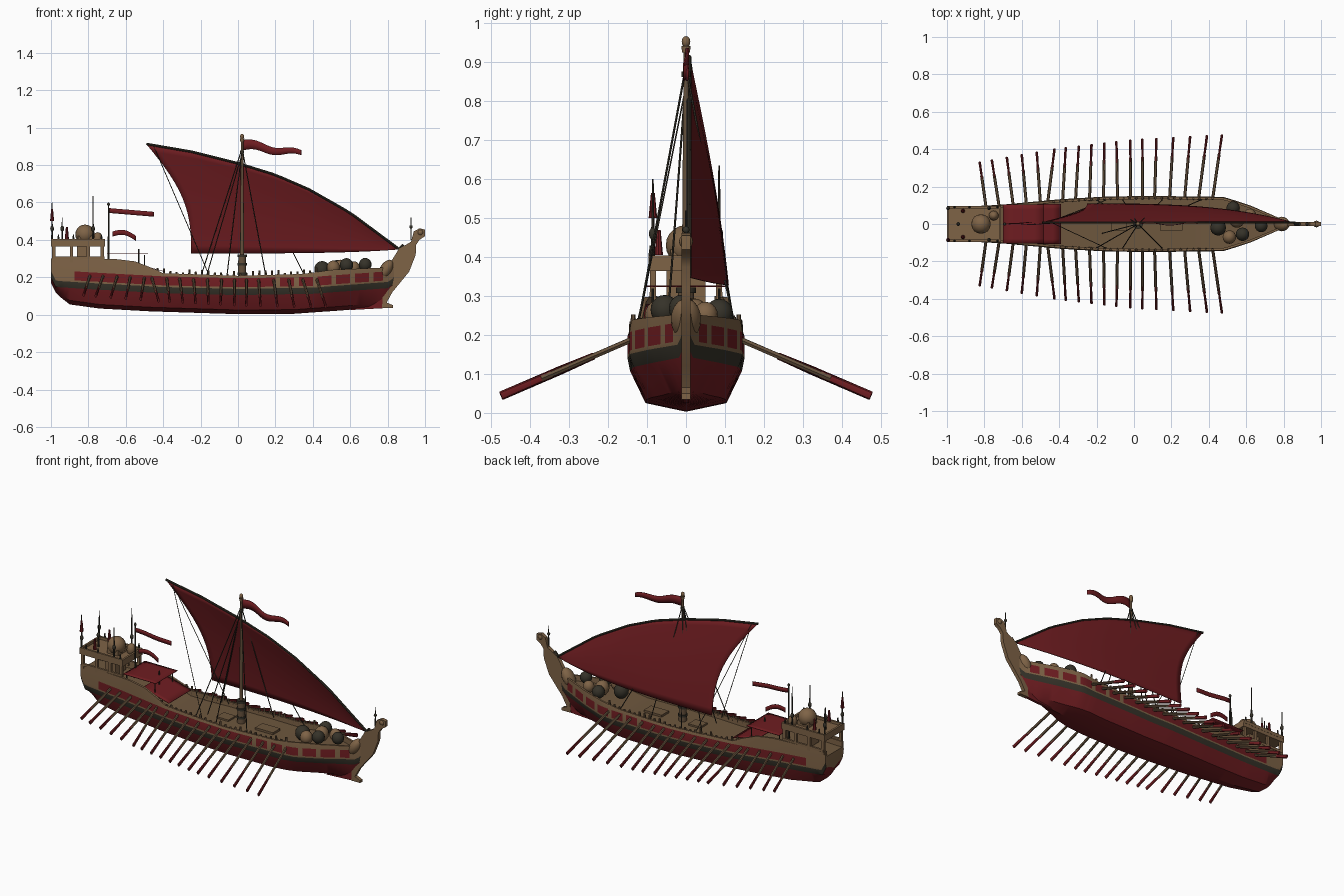
import bpy, bmesh, math, random
from mathutils import Vector, Matrix

if "Cube" in bpy.data.objects:
    bpy.data.objects.remove(bpy.data.objects["Cube"])
random.seed(4)

def material(name, c):
    m = bpy.data.materials.new(name)
    m.diffuse_color = (*c, 1)
    m.use_nodes = True
    m.node_tree.nodes["Principled BSDF"].inputs["Base Color"].default_value = m.diffuse_color
    return m

RED = material("deep red", (0.158, 0.012, 0.015))
WOOD = material("tan wood", (0.21, 0.125, 0.062))
DECK = material("deck wood", (0.155, 0.095, 0.048))
DARK = material("dark green brown", (0.036, 0.032, 0.022))
SHAFT = material("brown spar wood", (0.13, 0.082, 0.045))

def finish(name, bm, *mats):
    bmesh.ops.recalc_face_normals(bm, faces=bm.faces)
    me = bpy.data.meshes.new(name)
    bm.to_mesh(me)
    bm.free()
    for m in mats:
        me.materials.append(m)
    ob = bpy.data.objects.new(name, me)
    bpy.context.collection.objects.link(ob)
    return ob

def lerp(pts, x):
    if x <= pts[0][0]:
        return pts[0][1]
    for (a, p), (b, q) in zip(pts, pts[1:]):
        if x <= b:
            return p + (q - p) * (x - a) / (b - a)
    return pts[-1][1]

def rod(bm, a, b, r1, r2=None, n=6, flat=1.0):
    a, b = Vector(a), Vector(b)
    d = b - a
    rot = d.to_track_quat('Z', 'X').to_matrix().to_4x4()
    mat = Matrix.Translation((a + b) / 2) @ rot @ Matrix.Diagonal((1, flat, 1, 1))
    bmesh.ops.create_cone(bm, cap_ends=True, segments=n, radius1=r1,
                          radius2=r1 if r2 is None else r2, depth=d.length, matrix=mat)

def box(bm, x0, x1, y0, y1, z0, z1):
    bmesh.ops.create_cube(bm, size=1, matrix=Matrix.Translation(
        ((x0 + x1) / 2, (y0 + y1) / 2, (z0 + z1) / 2)) @ Matrix.Diagonal((x1 - x0, y1 - y0, z1 - z0, 1)))

def ball(bm, c, r, s=(1, 1, 1), tilt=0):
    bmesh.ops.create_uvsphere(bm, u_segments=16, v_segments=10, radius=r, matrix=Matrix.Translation(c)
                              @ Matrix.Rotation(tilt, 4, 'Y') @ Matrix.Diagonal((*s, 1)))

def plate(bm, pts, t):
    lo = [bm.verts.new((x, -t, z)) for x, z in pts]
    hi = [bm.verts.new((x, t, z)) for x, z in pts]
    bm.faces.new(lo)
    bm.faces.new(hi)
    for i in range(len(pts)):
        j = (i + 1) % len(pts)
        bm.faces.new((lo[i], lo[j], hi[j], hi[i]))

def cloth(name, f, nu, nv, t=0.004):
    bm = bmesh.new()
    g = [[bm.verts.new(f(i / nu, j / nv)) for j in range(nv + 1)] for i in range(nu + 1)]
    for i in range(nu):
        for j in range(nv):
            bm.faces.new((g[i][j], g[i + 1][j], g[i + 1][j + 1], g[i][j + 1]))
    ob = finish(name, bm, RED)
    s = ob.modifiers.new("thickness", 'SOLIDIFY')
    s.thickness, s.offset = t, 0

# Hull lines along x: half width, keel, rail, colour band
WIDTH = [(-1, .088), (-.71, .103), (-.4, .132), (-.15, .147), (.1, .15), (.48, .145), (.62, .1), (.8, .022), (.85, .006)]
KEEL = [(-1, .17), (-.97, .11), (-.9, .055), (-.74, .033), (-.47, .018), (0, .003), (.3, .005), (.54, .022), (.7, .035), (.78, .07), (.85, .16)]
RAIL = [(-1, .3), (-.65, .297), (-.55, .285), (-.46, .25), (-.4, .222), (0, .208), (.35, .218), (.5, .24), (.85, .255)]
BAND = [(-1, .15), (-.8, .137), (-.4, .115), (0, .105), (.4, .112), (.8, .142)]
FINE = [(-1, .5), (-.75, .68), (.4, .7), (.6, .45), (.85, .2)]

def deck_z(x):
    return max(.185, lerp(RAIL, x) - .033)

def half_section(x):
    w, k, r, b = (lerp(t, x) for t in (WIDTH, KEEL, RAIL, BAND))
    f = lerp(FINE, x)
    b = max(b, k + .03)
    i = max(w * .97 - .012, .001)
    return [(0, k), (w * f, k + .022), (w * (.72 + .34 * f), b), (w, b + .033), (w, b + .042),
            (w, min(b + .09, r - .012)), (w * .97, r), (i, r), (i, deck_z(x)), (0, deck_z(x))]

bm = bmesh.new()
N = 74
xs = [-1 + 1.85 * i / N for i in range(N + 1)]
for s in (-1, 1):
    rows = [[bm.verts.new((x, s * y, z)) for y, z in half_section(x)] for x in xs]
    for i in range(N):
        for j in range(9):
            fc = bm.faces.new((rows[i][j], rows[i + 1][j], rows[i + 1][j + 1], rows[i][j + 1]))
            x = xs[i]
            painted = -.88 < x < .2 or (.2 < x < .76 and i % 4 != 0)
            fc.material_index = 0 if j < 2 else 1 if j == 2 else 0 if j == 4 and painted else 3 if j == 8 else 2
    bm.faces.new(rows[0]).material_index = 2
    bm.faces.new(rows[N]).material_index = 2
bmesh.ops.remove_doubles(bm, verts=bm.verts, dist=.0004)
finish("hull", bm, RED, DARK, WOOD, DECK)

# Bow: red forefoot, curved stem with scroll head, ram
bm = bmesh.new()
plate(bm, [(.6, .025), (.78, .035), (.8, .08), (.79, .15), (.7, .13)], .008)
finish("forefoot", bm, RED)
bm = bmesh.new()
plate(bm, [(.77, .035), (.83, .035), (.83, .05), (.795, .065), (.825, .12), (.915, .23), (.95, .32), (.953, .375),
           (.97, .4), (1, .42), (1, .455), (.97, .462), (.94, .445), (.925, .39), (.86, .352), (.81, .27), (.75, .22), (.775, .12)], .011)
ball(bm, (.79, 0, .24), .06, (.55, .65, 1), .55)
ball(bm, (.975, 0, .44), .018)
finish("stem_post", bm, WOOD)
bm = bmesh.new()
rod(bm, (.925, 0, .4), (.925, 0, .52), .004, .002)
ball(bm, (.925, 0, .47), .009)
rod(bm, (.86, 0, .35), (.885, 0, .375), .008)
finish("bow_spike", bm, DARK)

# Oars, all at one slope: brown shaft, red flat blade
outer = [-.825, -.76, -.68, -.6, -.52, -.425, -.365, -.295, -.227, -.158, -.094, -.02, .045, .12, .21, .3, .39, .47]
inner = [-.79, -.72, -.645, -.575, -.5, -.462, -.382, -.313, -.238, -.163, -.088, -.018, .045, .11, .19, .27, .345, .42]
shafts, blades = bmesh.new(), bmesh.new()
for xo, xi in zip(outer, inner):
    for s in (-1, 1):
        yi, yo = lerp(WIDTH, xi) - .015, lerp([(-.825, .33), (-.425, .4), (0, .45), (.47, .475)], xo)
        a, b = (Vector((x, s * y, .19 - .43 * (y - .135))) for x, y in ((xi, yi), (xo, yo)))
        rod(shafts, a, a.lerp(b, .7), .008)
        rod(blades, a.lerp(b, .62), b, .009, .0115, 8, .6)
finish("oar_shafts", shafts, SHAFT)
finish("oar_blades", blades, RED)

# Mast with collars and finial
MX = .022
bm = bmesh.new()
rod(bm, (MX, 0, .18), (MX, 0, .95), .012, .006, 12)
rod(bm, (MX, 0, .18), (MX, 0, .32), .023, .02, 12)
finish("mast", bm, SHAFT)
bm = bmesh.new()
rod(bm, (MX, 0, .925), (MX, 0, .942), .01, .012, 12)
ball(bm, (MX, 0, .953), .011, (1, 1, 1.3))
finish("mast_finial", bm, WOOD)
bm = bmesh.new()
for z in (.22, .27, .315, .87):
    rod(bm, (MX, 0, z - .007), (MX, 0, z + .007), .026 if z < .4 else .011, None, 12)
finish("mast_bands", bm, DARK)

# Sail and its curved yard
YARD = [(-.49, .913), (-.25, .872), (0, .81), (.2, .748), (.38, .67), (.6, .545), (.86, .352)]
def yard(u):
    x = -.49 + 1.35 * u
    return x, lerp(YARD, x)
def sail_point(u, v):
    x0, z0 = yard(u)
    x1, z1 = -.25 + 1.1 * u, .328 + .02 * u ** 4
    return (x0 + (x1 - x0) * v + .075 * math.sin(math.pi * v) * (1 - u), .008 + .1 * (.6 * v + .4 * math.sin(v * math.pi / 2)) * (1 - u ** 3),
            z0 + (z1 - z0) * v)
cloth("sail", sail_point, 32, 14)
bm = bmesh.new()
for i in range(28):
    (xa, za), (xb, zb) = yard(i / 28), yard((i + 1) / 28)
    rod(bm, (xa, .008, za), (xb, .008, zb), .0065, None, 8)
finish("yard", bm, DARK)

# Rigging ropes
bm = bmesh.new()
for s in (-1, 1):
    for x in (-.2, -.06, .15):
        rod(bm, (MX, 0, .89), (x, s * .128, .2), .0028, None, 5)
    rod(bm, (-.45, .012, .9), (-.15, s * .128, .2), .002, None, 5)
rod(bm, (.29, .1, .34), (.36, .13, .2), .0028, None, 5)
rod(bm, (MX, 0, .86), (-.17, -.05, .2), .0028, None, 5)
finish("rigging", bm, DARK)

# Pennants
cloth("mast_pennant", lambda u, v: (.03 + .31 * u, .006 * math.sin(u * 9), .935 - .06 * u + .01 * math.sin(u * 9)
                                   - v * (.055 - .028 * u)), 18, 2)
cloth("stern_banner", lambda u, v: (-.69 + .24 * u, .003 * math.sin(u * 8), .57 - .02 * u - .026 * v), 10, 2)
cloth("small_banner", lambda u, v: (-.67 + .125 * u, .01 * u, .445 + .02 * math.sin(u * 3.1) - .025 * u - .027 * v), 10, 2)

# Stern awnings and their frame
cloth("upper_awning", lambda u, v: (-.7 + .22 * u, (v - .5) * .21, .325), 4, 8, .003)
cloth("lower_awning", lambda u, v: (-.57 + .18 * u, (v - .5) * .215, .278 - .048 * u), 4, 8, .003)
bm = bmesh.new()
for s in (-1, 1):
    for x in (-.69, -.5):
        rod(bm, (x, s * .085, .25), (x, s * .085, .32), .003)
rod(bm, (-.53, 0, .25), (-.53, 0, .35), .004)
finish("awning_frame", bm, DARK)

# Stern castle: cabin posts, platform, parapet, dome
bm = bmesh.new()
box(bm, -1, -.71, -.095, .095, .364, .388)
for s in (-1, 1):
    box(bm, -1, -.71, s * .09 - .006, s * .09 + .006, .385, .404)
    for x in (-.985, -.89, -.8, -.725):
        box(bm, x - .009, x + .009, s * .085 - .008, s * .085 + .008, .28, .37)
    box(bm, -.99, -.715, s * .088 - .006, s * .088 + .006, .295, .31)
for x in (-.994, -.716):
    box(bm, x - .006, x + .006, -.095, .095, .385, .404)
box(bm, -.86, -.79, -.05, .05, .27, .37)
box(bm, -.855, -.78, -.04, .04, .385, .42)
ball(bm, (-.818, 0, .43), .052)
ball(bm, (-.75, .045, .405), .026, (1, 1, 1.4))
finish("stern_castle", bm, WOOD)

# Stern spears, lanterns and flag pole
bm = bmesh.new()
for x, y, z in ((-.994, -.085, .6), (-.994, .085, .56), (-.775, .085, .635), (-.775, -.085, .58), (-.94, 0, .52)):
    rod(bm, (x, y, .38), (x, y, z), .006, .002)
    ball(bm, (x, y, .46), .01, (1, 1, 1.6))
rod(bm, (-.692, 0, .26), (-.692, 0, .6), .006, .004)
ball(bm, (-.692, 0, .59), .008)
for x in (-.96, -.88, -.73):
    for s in (-1, 1):
        rod(bm, (x, s * .09, .4), (x, s * .09, .43), .007, .003)
finish("stern_poles", bm, DARK)
bm = bmesh.new()
for x, y, z in ((-.915, -.07, .44), (-.915, .07, .44), (-.994, -.085, .535)):
    rod(bm, (x, y, z - .035), (x, y, z + .03), .011, .005, 8)
finish("furled_flags", bm, RED)

# Rail pegs and deck hatches
bm, pegs = bmesh.new(), bmesh.new()
for i in range(26):
    x = -.43 + i * .034
    for s in (-1, 1):
        y = s * (lerp(WIDTH, x) * .97 - .006)
        rod(pegs, (x, y, .2), (x, y, lerp(RAIL, x) + random.choice((.008, .014, .024))), .008, .006)
box(bm, -.12, -.04, -.035, .035, .18, .195)
box(bm, .14, .26, -.035, .035, .18, .198)
finish("deck_hatches", bm, DECK)
finish("rail_pegs", pegs, SHAFT)

# Cargo near the bow
bm = bmesh.new()
for c, r in (((.45, -.02, .243), .042), ((.53, .085, .255), .036), ((.58, -.055, .265), .036), ((.68, -.01, .268), .034)):
    ball(bm, c, r, (1, 1, 1.05))
finish("dark_cargo", bm, DARK)
bm = bmesh.new()
for c, r in (((.51, -.07, .25), .036), ((.55, .02, .25), .04), ((.62, .05, .25), .032)):
    ball(bm, c, r, (1, 1, 1.1))
finish("tan_cargo", bm, WOOD)

# Smooth round parts, keep hard edges
for ob in bpy.data.objects:
    ob.select_set(True)
    bpy.context.view_layer.objects.active = ob
bpy.ops.object.shade_smooth_by_angle(angle=math.radians(32))
